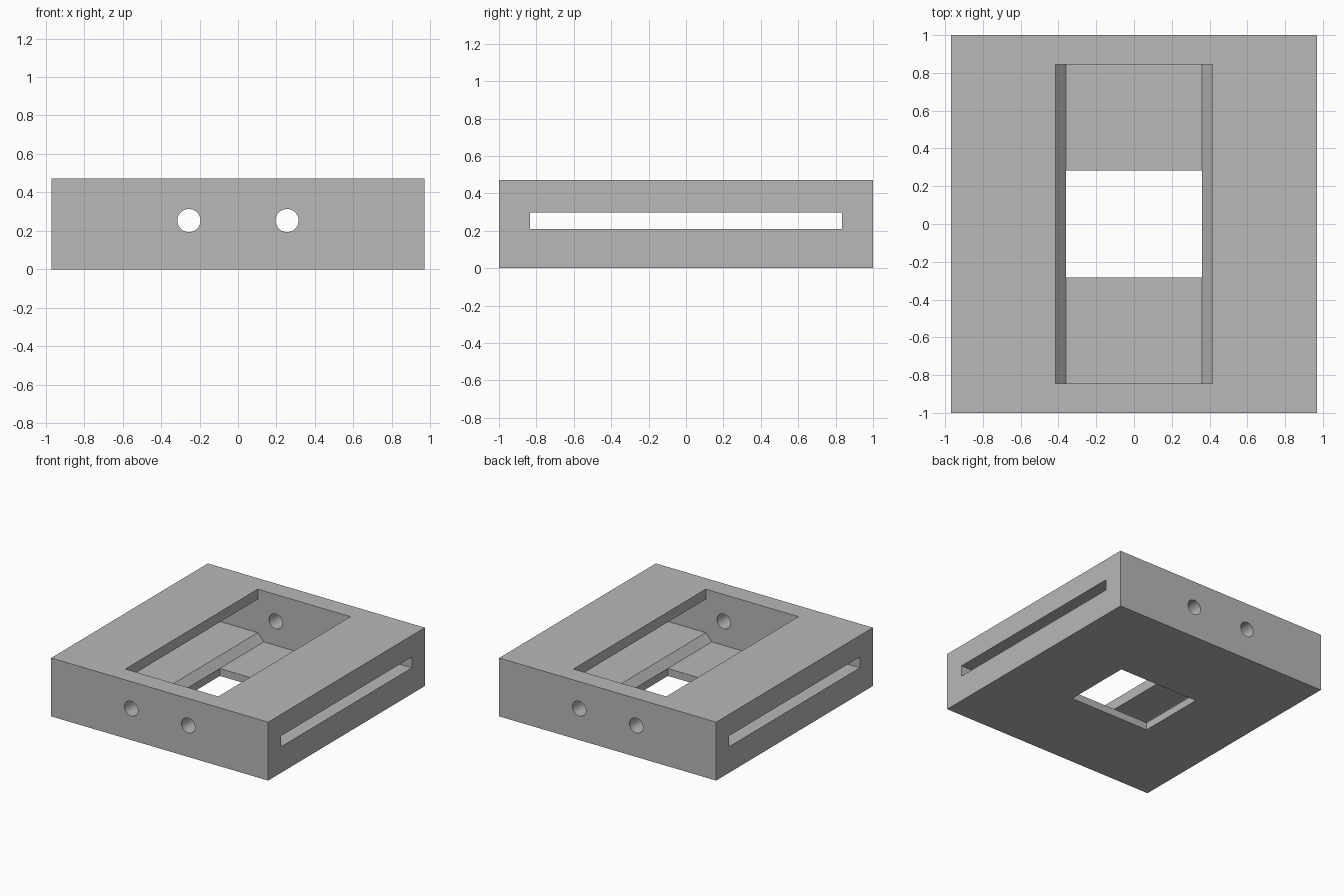
import bpy
import bmesh
import math
from mathutils import Matrix

cube = bpy.data.objects.get("Cube")
if cube:
    bpy.data.objects.remove(cube, do_unlink=True)

HALF_X, HALF_Y, HEIGHT = 0.97, 1.0, 0.472
MID_Z = 0.254        # centre height of the slots and holes

grey = bpy.data.materials.new("plain grey")
grey.use_nodes = True
colour = (0.48, 0.48, 0.48, 1)
grey.diffuse_color = colour
grey.node_tree.nodes["Principled BSDF"].inputs["Base Color"].default_value = colour


def add_object(name, bm):
    bmesh.ops.recalc_face_normals(bm, faces=bm.faces)
    mesh = bpy.data.meshes.new(name)
    bm.to_mesh(mesh)
    bm.free()
    mesh.materials.append(grey)
    obj = bpy.data.objects.new(name, mesh)
    bpy.context.collection.objects.link(obj)
    return obj


def box(name, half_x, half_y, z0, z1):
    bm = bmesh.new()
    place = Matrix.Translation((0, 0, (z0 + z1) / 2)) @ Matrix.Diagonal(
        (2 * half_x, 2 * half_y, z1 - z0, 1))
    bmesh.ops.create_cube(bm, size=1, matrix=place)
    return add_object(name, bm)


def extrude_along_y(name, half_profile, half_y):
    """Mirror an x-z half profile and extrude it along y."""
    outline = half_profile + [(-x, z) for x, z in reversed(half_profile)]
    bm = bmesh.new()
    face = bm.faces.new([bm.verts.new((x, -half_y, z)) for x, z in outline])
    result = bmesh.ops.extrude_face_region(bm, geom=[face])
    moved = [v for v in result["geom"] if isinstance(v, bmesh.types.BMVert)]
    bmesh.ops.translate(bm, verts=moved, vec=(0, 2 * half_y, 0))
    return add_object(name, bm)


def rod_along_y(name, x, z, radius):
    bm = bmesh.new()
    place = Matrix.Translation((x, 0, z)) @ Matrix.Rotation(math.pi / 2, 4, "X")
    bmesh.ops.create_cone(bm, cap_ends=True, segments=48, radius1=radius,
                          radius2=radius, depth=3, matrix=place)
    return add_object(name, bm)


# Outer block
housing = box("housing", HALF_X, HALF_Y, 0, HEIGHT)

# Inner chamber: sloped trough floor, wide side bays, narrower top opening
chamber = [(0.361, 0.06), (0.415, 0.12), (0.82, 0.12), (0.82, 0.39),
           (0.415, 0.39), (0.415, 0.6)]
cutters = [
    extrude_along_y("chamber_cutter", chamber, 0.845),
    box("side_slot_cutter", 1.2, 0.835, MID_Z - 0.044, MID_Z + 0.044),
    box("floor_window_cutter", 0.36, 0.283, -0.1, 0.1),
]
# Pair of round holes through the front and back walls
for side, label in ((1, "left"), (-1, "right")):
    cutters.append(rod_along_y(label + "_hole_cutter", side * 0.255, MID_Z, 0.06))

bpy.context.view_layer.objects.active = housing
for cutter in cutters:
    cutter.hide_render = True
    mod = housing.modifiers.new(cutter.name, "BOOLEAN")
    mod.operation = "DIFFERENCE"
    mod.solver = "EXACT"
    mod.object = cutter
    bpy.ops.object.modifier_apply(modifier=mod.name)
    bpy.data.objects.remove(cutter, do_unlink=True)

# Smooth hole walls, crisp edges elsewhere
bpy.ops.object.select_all(action="DESELECT")
housing.select_set(True)
bpy.ops.object.shade_smooth_by_angle(angle=math.radians(30))
